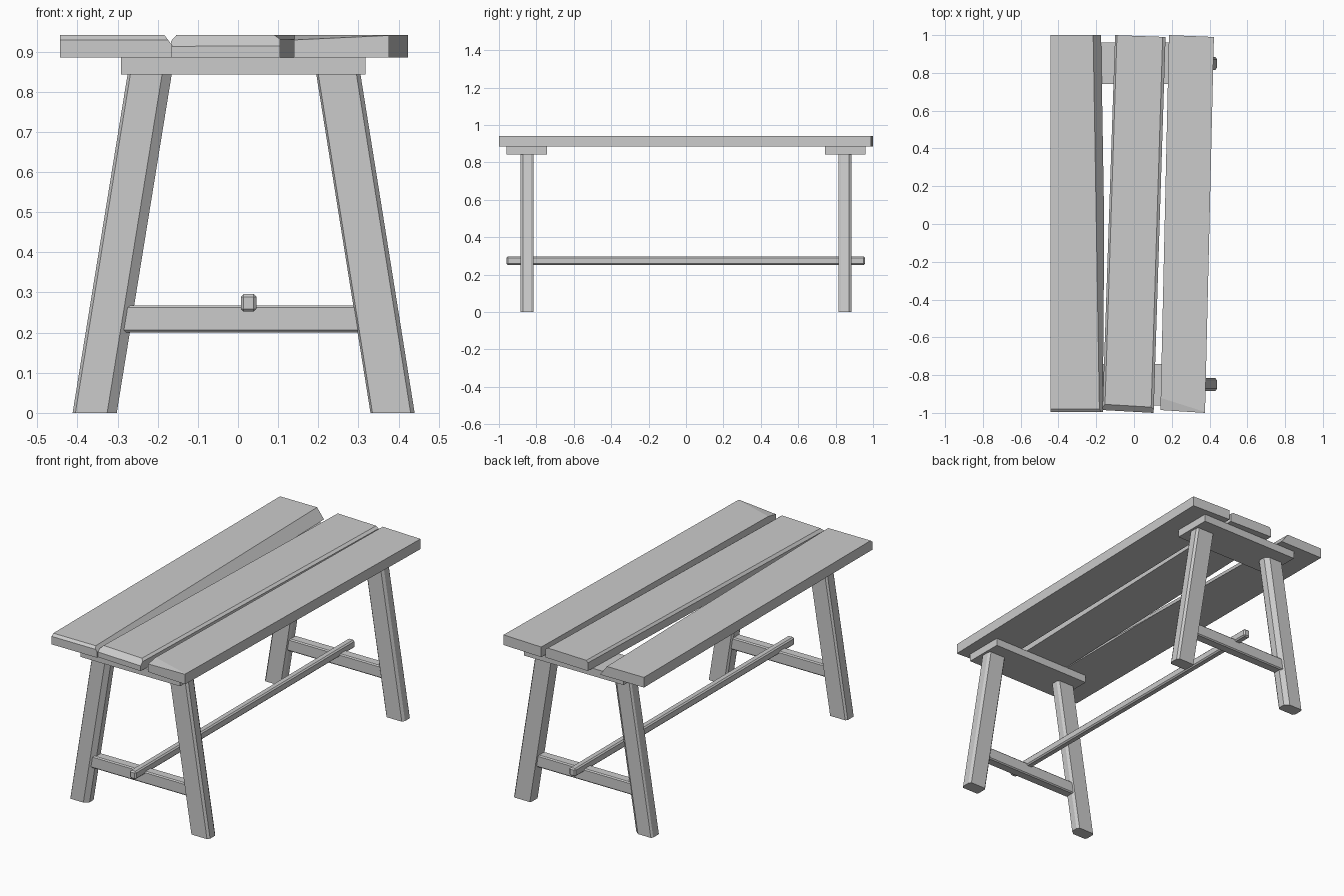
import bpy, bmesh
from mathutils import Vector

if "Cube" in bpy.data.objects:
    bpy.data.objects.remove(bpy.data.objects["Cube"])


def prism(name, bottom, top, cuts=(), bevel=0.0):
    """Solid between two matching polygons, trimmed by planes given as three points."""
    bm = bmesh.new()
    a = [bm.verts.new(p) for p in bottom]
    b = [bm.verts.new(p) for p in top]
    n = len(a)
    bm.faces.new(a)
    bm.faces.new(b)
    for i in range(n):
        j = (i + 1) % n
        bm.faces.new((a[i], a[j], b[j], b[i]))
    for pts in cuts:
        p, q, r = map(Vector, pts)
        normal = (q - p).cross(r - p).normalized()
        if normal.z < 0:
            normal.negate()
        res = bmesh.ops.bisect_plane(bm, geom=bm.verts[:] + bm.edges[:] + bm.faces[:],
                                     plane_co=p, plane_no=normal, clear_outer=True)
        edges = [g for g in res["geom_cut"] if isinstance(g, bmesh.types.BMEdge)]
        bmesh.ops.holes_fill(bm, edges=[e for e in edges if e.is_boundary])
    bmesh.ops.recalc_face_normals(bm, faces=bm.faces[:])
    mesh = bpy.data.meshes.new(name)
    bm.to_mesh(mesh)
    bm.free()
    obj = bpy.data.objects.new(name, mesh)
    bpy.context.collection.objects.link(obj)
    if bevel:
        mod = obj.modifiers.new("worn_edges", "BEVEL")
        mod.width = bevel
        mod.segments = 1
    return obj


def slab(name, outline, z0, z1, cuts=(), bevel=0.0):
    return prism(name, [(x, y, z0) for x, y in outline],
                 [(x, y, z1) for x, y in outline], cuts, bevel)


def box(name, x0, x1, y0, y1, z0, z1, bevel=0.0):
    return slab(name, [(x0, y0), (x1, y0), (x1, y1), (x0, y1)], z0, z1, bevel=bevel)


# Table top: three skewed planks with hewn edges
Z0, Z1 = 0.885, 0.941
slab("left_plank", [(-.443, -.995), (-.165, -.995), (-.15, 1), (-.443, 1)], Z0, Z1, [
    ((-.183, -1, Z1), (-.213, .8, Z1), (-.165, -1, .917)),
    ((-.44, -.98, Z1), (-.2, -.98, Z1), (-.3, -.995, .929)),
])
slab("middle_plank", [(-.167, -.985), (.104, -1), (.167, .99), (-.1, 1)], Z0, Z1, [
    ((-.155, -1, Z1), (-.09, 1, Z1), (-.167, -1, .927)),
    ((.09, -1, Z1), (.152, 1, Z1), (.104, -1, .931)),
    ((-.15, -.955, Z1), (.1, -.97, Z1), (-.167, -.985, .913)),
])
slab("right_plank", [(.14, -.985), (.376, -1), (.423, .99), (.185, 1)], Z0, Z1, [
    ((.14, -.92, Z1), (.376, -.995, Z1), (.14, -.985, .929)),
])

# Leg cross-sections with uneven chamfers
LEFT = [(-.055, -.025), (-.048, -.035), (.031, -.035), (.055, -.015),
        (.055, .02), (.046, .035), (-.046, .035), (-.055, .025)]
RIGHT = [(-.055, -.025), (-.05, -.035), (.045, -.035), (.055, -.022),
         (.055, .02), (.046, .035), (-.046, .035), (-.055, .025)]

# End frames: splayed legs, top batten and stretcher
for s, end in ((-1, "front"), (1, "back")):
    yc = 0.85 * s
    for side, prof, xb, xt in (("left", LEFT, -.357, -.219), ("right", RIGHT, .385, .249)):
        prism(f"{end}_{side}_leg",
              [(xb + u, yc - s * v, 0) for u, v in prof],
              [(xt + u, yc - s * v, .85) for u, v in prof])
    y0, y1 = sorted((.742 * s, .96 * s))
    box(f"{end}_batten", -.291, .318, y0, y1, .843, .885)
    box(f"{end}_stretcher", -.29, .32, yc - .028, yc + .028, .20, .268, bevel=.006)

# Long rail resting in the stretchers
box("long_rail", .007, .046, -.96, .957, .252, .296, bevel=.007)
